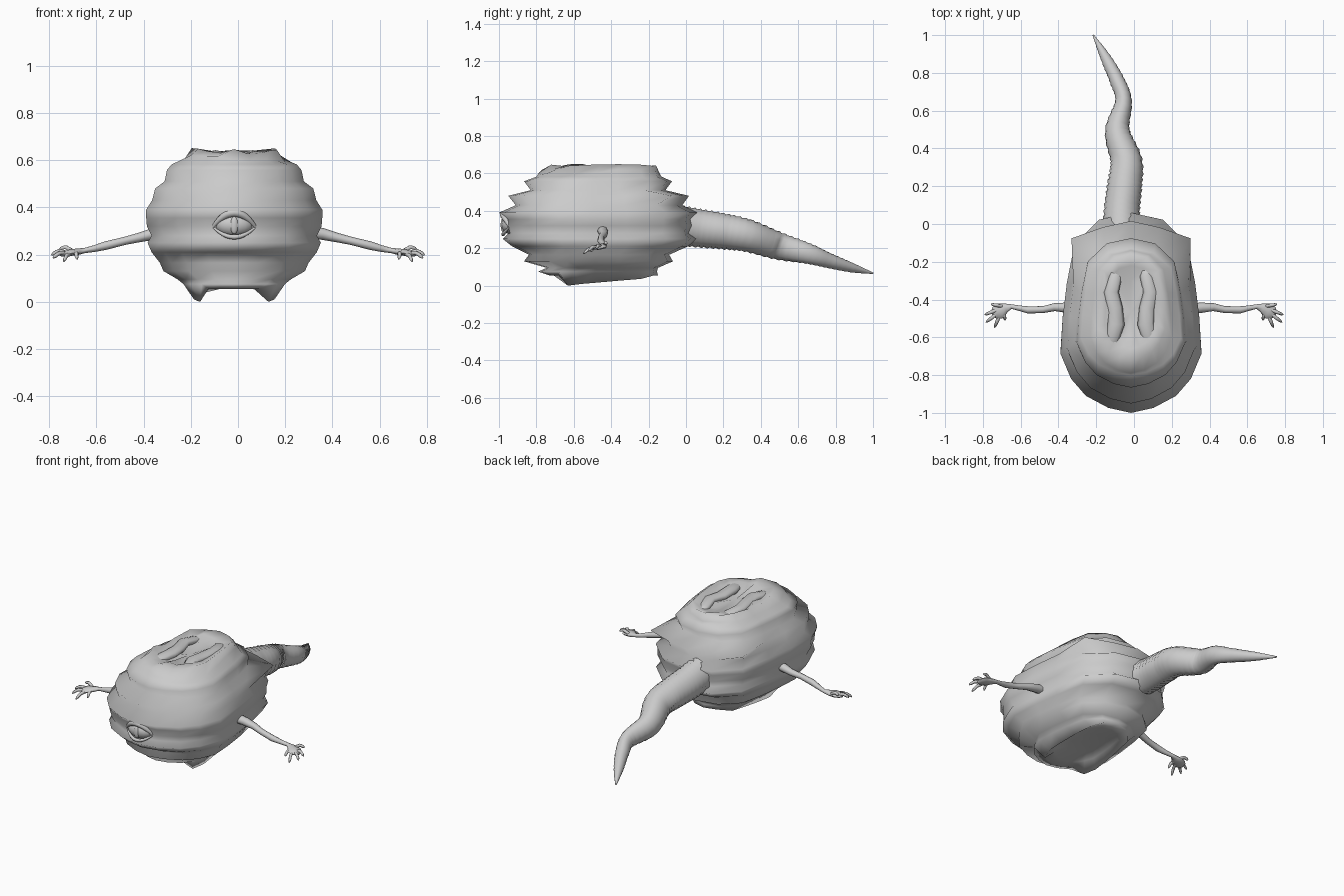
import bpy, bmesh, math, random
from mathutils import Vector

if "Cube" in bpy.data.objects:
    bpy.data.objects.remove(bpy.data.objects["Cube"])

random.seed(4)
CX = -0.016


def finish(name, bm, angle=70):
    bmesh.ops.recalc_face_normals(bm, faces=bm.faces)
    me = bpy.data.meshes.new(name)
    bm.to_mesh(me)
    bm.free()
    ob = bpy.data.objects.new(name, me)
    bpy.context.collection.objects.link(ob)
    bpy.ops.object.select_all(action='DESELECT')
    ob.select_set(True)
    bpy.context.view_layer.objects.active = ob
    bpy.ops.object.shade_smooth_by_angle(angle=math.radians(angle))
    return ob


def bridge(bm, rings):
    """Skin consecutive closed vertex rings and cap both ends."""
    n = len(rings[0])
    for a, b in zip(rings, rings[1:]):
        for i in range(n):
            j = (i + 1) % n
            bm.faces.new((a[i], a[j], b[j], b[i]))
    for ring in (rings[0], rings[-1]):
        c = sum((v.co for v in ring), Vector()) / n
        cv = bm.verts.new(c)
        for i in range(n):
            bm.faces.new((ring[i], ring[(i + 1) % n], cv))


def add_tube(bm, pts, n=8):
    """pts: (x, y, z, side radius, up radius[, bump at the four quarter points])"""
    P = [Vector(p[:3]) for p in pts]
    rings = []
    for i, p in enumerate(pts):
        t = (P[min(i + 1, len(P) - 1)] - P[max(i - 1, 0)]).normalized()
        side = t.cross(Vector((0, 0, 1))).normalized()
        up = side.cross(t)
        bump = p[5] if len(p) > 5 else 0
        ring = []
        for k in range(n):
            a = 2 * math.pi * k / n
            f = 1 + bump * (.2 + .8 * math.cos(2 * a) ** 2)
            ring.append(bm.verts.new(P[i] + side * p[3] * f * math.cos(a) + up * p[4] * f * math.sin(a)))
        rings.append(ring)
    bridge(bm, rings)


def spline(pts, s):
    """Catmull-Rom sample of tuples at s in 0..1"""
    f = s * (len(pts) - 1)
    i = min(int(f), len(pts) - 2)
    u = f - i
    q = [pts[max(0, min(len(pts) - 1, i + k))] for k in (-1, 0, 1, 2)]
    return [0.5 * (2 * b + (c - a) * u + (2 * a - 5 * b + 4 * c - d) * u * u
                   + (3 * b - a - 3 * c + d) * u ** 3) for a, b, c, d in zip(*q)]


# Body: stacked egg-shaped rings whose alternating size makes the ridges
half = [(0, -1), (.32, -.95), (.64, -.83), (.85, -.66), (1, -.41), (.97, -.05),
        (.91, .3), (.80, .69), (.45, .93), (0, 1)]
outline = half + [(-x, y) for x, y in reversed(half[1:-1])]
rings_def = [  # z, half width, front y, back y
    (.065, .08, -.55, -.32), (.055, .13, -.66, -.22), (.055, .17, -.73, -.15),
    (.075, .215, -.79, -.155), (.095, .24, -.745, -.15), (.13, .30, -.866, -.07),
    (.165, .315, -.84, -.09), (.21, .35, -.93, .01), (.25, .367, -.98, .06), (.28, .35, -.95, .02),
    (.32, .37, -.97, .04), (.355, .373, -.965, .03), (.39, .373, -1.0, .06),
    (.43, .348, -.91, -.02), (.48, .335, -.95, .016), (.51, .295, -.83, -.11),
    (.558, .285, -.866, -.075), (.582, .265, -.80, -.13), (.605, .215, -.79, -.14),
    (.635, .18, -.72, -.16), (.625, .14, -.66, -.22), (.61, .07, -.60, -.3)]
bm = bmesh.new()
rings = []
for k, (z, hw, yf, yb) in enumerate(rings_def):
    ring = []
    for i, (ox, oy) in enumerate(outline):
        if k == 14 and i in (7, 11):          # squared rear shoulders
            ox, oy = math.copysign(.94, ox), .81
        dz = 0
        m = min(i, 18 - i)
        if k == 2 and 3 <= m <= 7:            # keel edge, lowest at the front corners
            dz = -.055 + .009 * (m - 3)
        if k >= 18:                           # rocky crown
            dz = random.uniform(-.014, .018)
            if k == 19 and i in (7, 11):
                dz = .012
        ring.append(bm.verts.new((CX + ox * hw, (yf + yb) / 2 + oy * (yb - yf) / 2, z + dz)))
    rings.append(ring)
bridge(bm, rings)
finish("body", bm, 180)

# Two rough ridges lying along the top
bm = bmesh.new()
for s in (-1, 1):
    add_tube(bm, [(CX + s * (.09 + .015 * math.sin(j * 2)), -.70 + j * .085, z, r, r * .5)
                  for j, (r, z) in enumerate(((.03, .59), (.04, .612), (.045, .62), (.042, .615),
                                              (.04, .62), (.035, .612), (.02, .59)))])
finish("crown_ridges", bm, 180)

# Tail: tapering winding tube with saw-tooth segments
tail = [(-.065, -.06, .325, .10, .105), (-.065, .06, .308, .093, .10), (-.05, .2, .29, .09, .093),
        (-.04, .33, .267, .082, .085), (-.088, .49, .213, .064, .072), (-.055, .65, .172, .043, .054),
        (-.09, .76, .135, .038, .04), (-.15, .88, .098, .027, .026), (-.216, 1.0, .066, .004, .004)]
bm = bmesh.new()
N = 36
path = []
for i in range(N):
    for s, k in ((i / N, -.02), ((i + .7) / N, .06)):
        path.append(spline(tail, s) + [k])
path.append(tail[-1])
add_tube(bm, path, 16)
finish("tail", bm, 180)

# Arms: thin limb, flat palm and five fingers, mirrored
arm = [(.28, -.45, .30, .03, .028), (.36, -.443, .287, .027, .025), (.42, -.44, .272, .021, .02),
       (.48, -.453, .258, .018, .017), (.56, -.455, .238, .019, .018), (.61, -.445, .225, .014, .014),
       (.65, -.437, .217, .012, .011), (.68, -.445, .212, .026, .014), (.71, -.46, .208, .042, .014),
       (.735, -.473, .203, .035, .012), (.75, -.48, .198, .014, .006)]
fingers = [((.70, -.435, .215), (.757, -.425, .222)), ((.725, -.455, .208), (.79, -.48, .198)),
           ((.725, -.475, .205), (.783, -.52, .185)), ((.71, -.48, .203), (.738, -.548, .17)),
           ((.69, -.465, .207), (.682, -.51, .18))]
for side, s in (("right", 1), ("left", -1)):
    bm = bmesh.new()
    add_tube(bm, [(s * p[0],) + p[1:] for p in arm])
    for a, b in fingers:
        a, b = Vector(a), Vector(b)
        pts = []
        for u, r in ((0, .009), (.5, .0095), (.65, .0085), (.85, .008), (1, .003)):
            c = a.lerp(b, u) + Vector((0, 0, .012 * math.sin(math.pi * u)))
            pts.append((s * c.x, c.y, c.z, r, r))
        add_tube(bm, pts, 6)
    finish(side + "_arm", bm)


# Eye: ball, slit pupil and a pair of lids
def ball(name, loc, scale):
    bm = bmesh.new()
    bmesh.ops.create_uvsphere(bm, u_segments=20, v_segments=12, radius=1)
    for v in bm.verts:
        v.co = Vector([c * k + l for c, k, l in zip(v.co, scale, loc)])
    finish(name, bm)


ball("eyeball", (CX, -.935, .326), (.082, .052, .052))
ball("pupil", (CX, -.979, .324), (.017, .012, .037))
for name, h, r in (("upper_lid", .062, .018), ("lower_lid", -.042, .01)):
    bm = bmesh.new()
    pts = []
    for j in range(13):
        u = j / 6 - 1
        rr = r * (1 - .6 * u * u)
        pts.append((CX + .09 * u, -.978 + .035 * u * u, .316 + h * (1 - u * u), rr, rr))
    add_tube(bm, pts)
    finish(name, bm)
